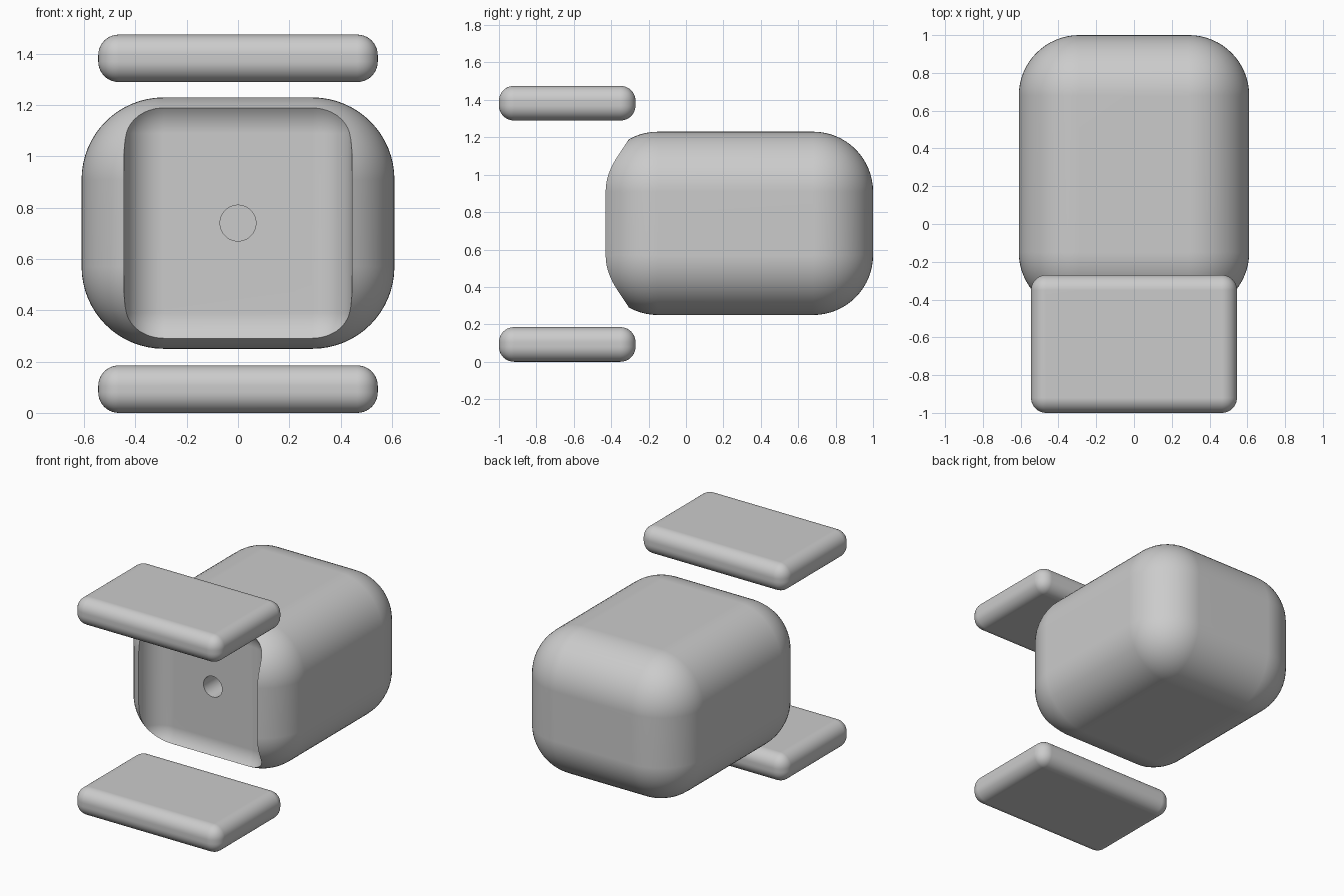
import bpy
import math

if "Cube" in bpy.data.objects:
    bpy.data.objects.remove(bpy.data.objects["Cube"], do_unlink=True)

grey = bpy.data.materials.new("plain grey")
grey.use_nodes = True
grey.diffuse_color = (0.6, 0.6, 0.6, 1)
grey.node_tree.nodes["Principled BSDF"].inputs["Base Color"].default_value = (0.6, 0.6, 0.6, 1)


def activate(obj):
    bpy.ops.object.select_all(action="DESELECT")
    obj.select_set(True)
    bpy.context.view_layer.objects.active = obj


def apply(obj, modifier):
    activate(obj)
    bpy.ops.object.modifier_apply(modifier=modifier.name)


def rounded_box(name, low, high, radius, segments):
    centre = [(a + b) / 2 for a, b in zip(low, high)]
    bpy.ops.mesh.primitive_cube_add(size=1, location=centre)
    obj = bpy.context.object
    obj.name = name
    obj.scale = [b - a for a, b in zip(low, high)]
    bpy.ops.object.transform_apply(location=False, rotation=False, scale=True)
    bevel = obj.modifiers.new("Round", "BEVEL")
    bevel.width = radius
    bevel.segments = segments
    apply(obj, bevel)
    obj.data.materials.append(grey)
    return obj


def cut(obj, cutter):
    boolean = obj.modifiers.new("Cut", "BOOLEAN")
    boolean.operation = "DIFFERENCE"
    boolean.solver = "EXACT"
    boolean.object = cutter
    apply(obj, boolean)
    bpy.data.objects.remove(cutter, do_unlink=True)


def smooth(obj):
    activate(obj)
    bpy.ops.object.shade_smooth_by_angle(angle=math.radians(30))
    weighted = obj.modifiers.new("Even shading", "WEIGHTED_NORMAL")
    weighted.keep_sharp = True


# Rounded body
body = rounded_box("body", (-0.61, -0.47, 0.25), (0.61, 1.0, 1.23), 0.32, 16)

# Recess in the front
cut(body, rounded_box("recess_cutter", (-0.445, -1.0, 0.235), (0.445, -0.27, 1.245), 0.155, 12))

# Round hole in the recess wall
bpy.ops.mesh.primitive_cylinder_add(vertices=48, radius=0.07, depth=0.8,
                                    location=(0, -0.27, 0.74), rotation=(math.pi / 2, 0, 0))
hole = bpy.context.object
hole.data.materials.append(grey)
cut(body, hole)
smooth(body)

# Floating plates above and below the front
for name, bottom in (("lower_plate", 0.0), ("upper_plate", 1.29)):
    smooth(rounded_box(name, (-0.545, -1.0, bottom), (0.545, -0.27, bottom + 0.185), 0.08, 10))
